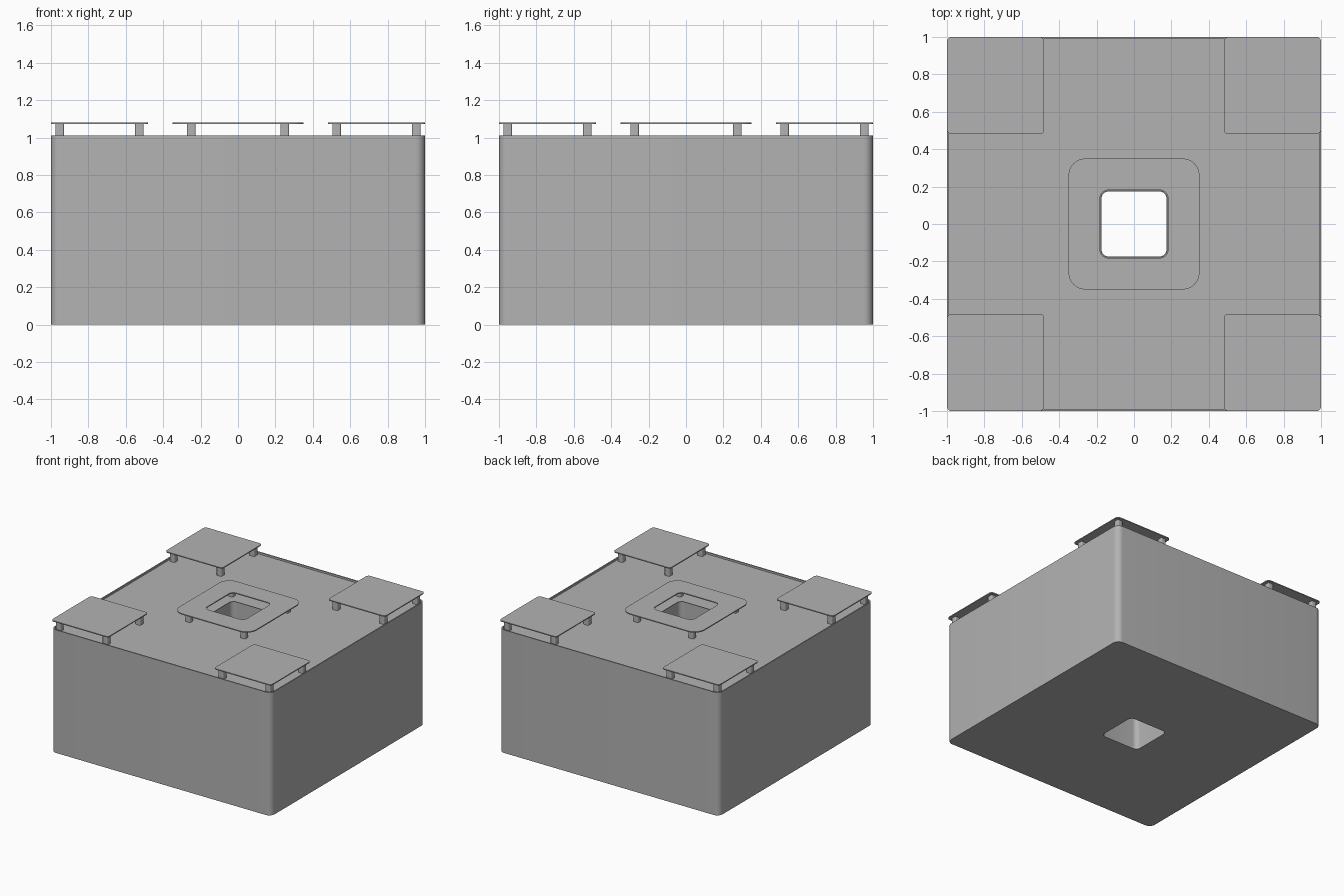
import bpy, bmesh, math

if "Cube" in bpy.data.objects:
    bpy.data.objects.remove(bpy.data.objects["Cube"])

SEG = 8
grey = bpy.data.materials.new("plain grey")
grey.diffuse_color = (0.45, 0.45, 0.45, 1)
grey.use_nodes = True
grey.node_tree.nodes["Principled BSDF"].inputs["Base Color"].default_value = grey.diffuse_color


def rounded_square(half, radius):
    """Points of a square outline with round corners."""
    c = half - radius
    pts = []
    for q, (sx, sy) in enumerate([(1, 1), (-1, 1), (-1, -1), (1, -1)]):
        for i in range(SEG + 1):
            a = math.radians(90 * (q + i / SEG))
            pts.append((sx * c + radius * math.cos(a), sy * c + radius * math.sin(a)))
    return pts


def loft(bm, rings, centre=(0, 0), closed=False):
    """Join rings of (half width, corner radius, z); cap the ends unless closed."""
    loops = [[bm.verts.new((x + centre[0], y + centre[1], z)) for x, y in rounded_square(h, r)]
             for h, r, z in rings]
    pairs = list(zip(loops, loops[1:]))
    if closed:
        pairs.append((loops[-1], loops[0]))
    else:
        bm.faces.new(loops[0][::-1])
        bm.faces.new(loops[-1])
    n = len(loops[0])
    for a, b in pairs:
        for i in range(n):
            j = (i + 1) % n
            bm.faces.new((a[i], a[j], b[j], b[i]))


def finish(bm, name):
    bmesh.ops.recalc_face_normals(bm, faces=bm.faces[:])
    mesh = bpy.data.meshes.new(name)
    bm.to_mesh(mesh)
    bm.free()
    mesh.materials.append(grey)
    ob = bpy.data.objects.new(name, mesh)
    bpy.context.collection.objects.link(ob)
    bpy.ops.object.select_all(action='DESELECT')
    bpy.context.view_layer.objects.active = ob
    ob.select_set(True)
    bpy.ops.object.shade_smooth_by_angle(angle=math.radians(35))


def posts(name, centre, dx, dy):
    """Four short posts around a centre."""
    bm = bmesh.new()
    for sx in (-1, 1):
        for sy in (-1, 1):
            at = (centre[0] + sx * dx, centre[1] + sy * dy)
            loft(bm, [(0.023, 0.008, FLOOR), (0.023, 0.008, PLATE)], at)
    finish(bm, name)


TOP, FLOOR, PLATE, PLATE_TOP = 1.01, 0.995, 1.072, 1.08

# block with a thin rim around its sunken top and around the shaft
bm = bmesh.new()
loft(bm, [(1.0, 0.05, 0), (1.0, 0.05, TOP), (0.99, 0.04, TOP), (0.99, 0.04, FLOOR),
          (0.18, 0.045, FLOOR), (0.18, 0.045, TOP), (0.174, 0.04, TOP), (0.174, 0.04, 0)],
     closed=True)
finish(bm, "block")

# centre plate with a square opening
bm = bmesh.new()
loft(bm, [(0.35, 0.09, PLATE), (0.35, 0.09, PLATE_TOP),
          (0.181, 0.04, PLATE_TOP), (0.181, 0.04, PLATE)], closed=True)
finish(bm, "centre_plate")
posts("centre_posts", (0, 0), 0.25, 0.275)

# corner plates on posts
for sx, side in ((-1, "left"), (1, "right")):
    for sy, end in ((-1, "front"), (1, "back")):
        at = (sx * 0.74, sy * 0.74)
        bm = bmesh.new()
        loft(bm, [(0.26, 0.025, PLATE), (0.26, 0.025, PLATE_TOP)], at)
        finish(bm, f"corner_plate_{end}_{side}")
        posts(f"corner_posts_{end}_{side}", at, 0.213, 0.213)
